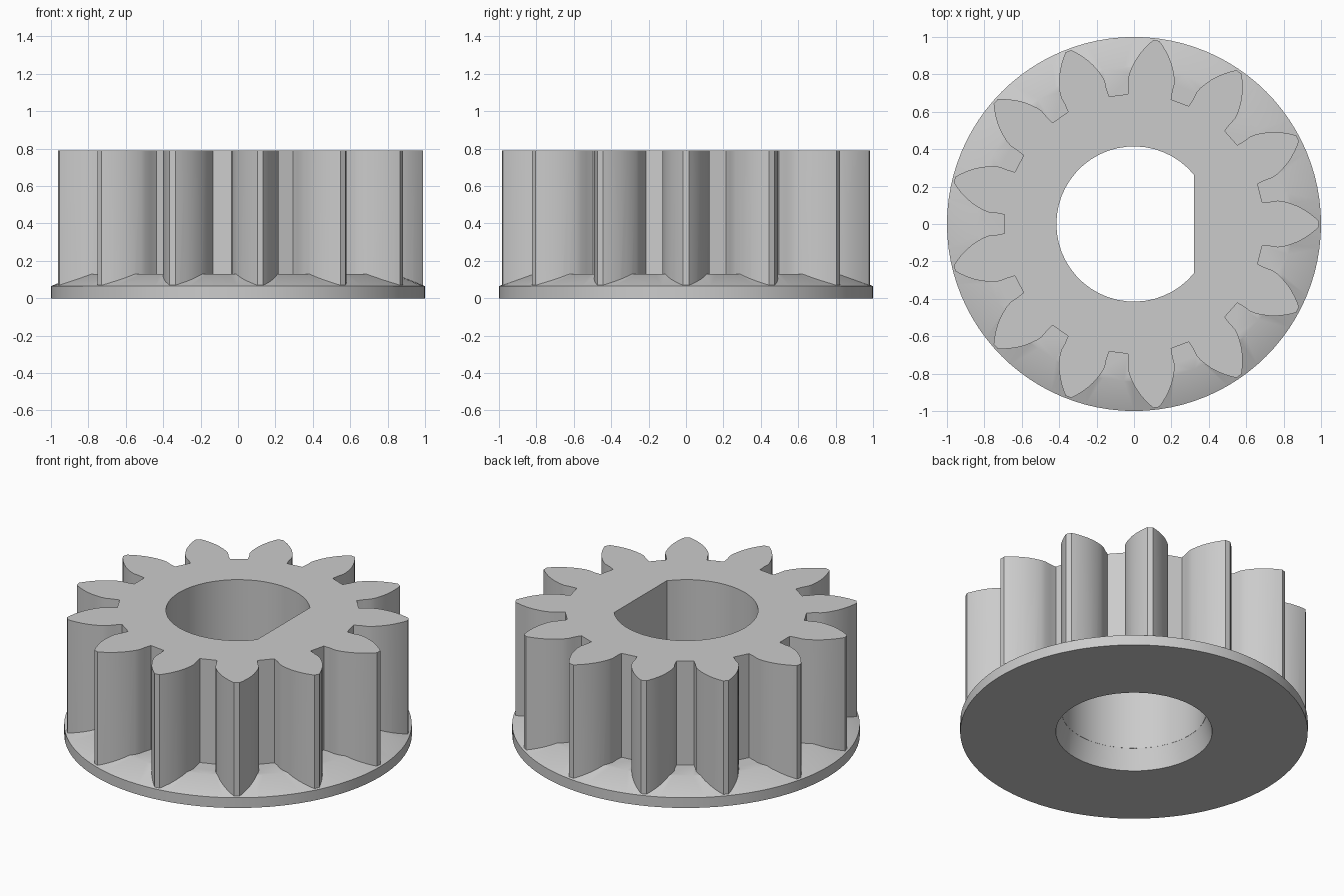
import bpy
import bmesh
import math

cube = bpy.data.objects.get("Cube")
if cube:
    bpy.data.objects.remove(cube, do_unlink=True)

TEETH = 13
TOP = 0.79
PLATEAU = 0.13      # top of the flange between the teeth
BORE = 0.415

grey = bpy.data.materials.new("plain grey")
grey.use_nodes = True
grey.diffuse_color = (0.6, 0.6, 0.6, 1)
grey.node_tree.nodes["Principled BSDF"].inputs["Base Color"].default_value = (0.6, 0.6, 0.6, 1)


def make_object(name, bm):
    bmesh.ops.recalc_face_normals(bm, faces=bm.faces)
    mesh = bpy.data.meshes.new(name)
    bm.to_mesh(mesh)
    bm.free()
    mesh.materials.append(grey)
    obj = bpy.data.objects.new(name, mesh)
    bpy.context.collection.objects.link(obj)
    return obj


def prism(name, outline, bottom, top):
    """Extrude a flat outline upwards into a closed solid."""
    bm = bmesh.new()
    face = bm.faces.new([bm.verts.new((x, y, bottom)) for x, y in outline])
    grown = bmesh.ops.extrude_face_region(bm, geom=[face])["geom"]
    moved = [v for v in grown if isinstance(v, bmesh.types.BMVert)]
    bmesh.ops.translate(bm, verts=moved, vec=(0, 0, top - bottom))
    return make_object(name, bm)


def stacked_rings(name, profile, sides):
    """Closed round solid from (radius, height) rings."""
    bm = bmesh.new()
    rings = []
    for r, z in profile:
        rings.append([bm.verts.new((r * math.cos(math.tau * i / sides),
                                    r * math.sin(math.tau * i / sides), z))
                      for i in range(sides)])
    for low, high in zip(rings, rings[1:]):
        for i in range(sides):
            j = (i + 1) % sides
            bm.faces.new((low[i], low[j], high[j], high[i]))
    bm.faces.new(rings[0])
    bm.faces.new(rings[-1])
    return make_object(name, bm)


def apply_boolean(target, tool, operation):
    mod = target.modifiers.new(operation.lower(), "BOOLEAN")
    mod.operation = operation
    mod.solver = "EXACT"
    mod.object = tool
    bpy.ops.object.select_all(action="DESELECT")
    bpy.context.view_layer.objects.active = target
    target.select_set(True)
    bpy.ops.object.modifier_apply(modifier=mod.name)
    bpy.data.objects.remove(tool, do_unlink=True)


# Toothed body: one mirrored flank repeated around the axis
flank = [(0.685, 0.117), (0.73, 0.119), (0.768, 0.125), (0.80, 0.121), (0.835, 0.111),
         (0.87, 0.098), (0.905, 0.08), (0.94, 0.057), (0.97, 0.033), (0.988, 0.016)]
tooth = [(x, -y) for x, y in flank] + flank[::-1]
outline = []
for n in range(TEETH):
    c, s = math.cos(math.tau * n / TEETH), math.sin(math.tau * n / TEETH)
    outline += [(x * c - y * s, x * s + y * c) for x, y in tooth]
gear = prism("pinion_gear", outline, 0.03, TOP)

# Flange with a sloping rim
flange = stacked_rings("flange", [(1, 0), (1, 0.065), (0.84, PLATEAU)], 96)
apply_boolean(gear, flange, "UNION")

# Shaft hole with one flat side, above the flange
flat_angle = math.acos(0.32 / BORE)
steps = 40
span = math.tau - 2 * flat_angle
bore = [(BORE * math.cos(flat_angle + span * i / steps),
         BORE * math.sin(flat_angle + span * i / steps)) for i in range(steps + 1)]
apply_boolean(gear, prism("shaft_cutter", bore, 0.12, 1), "DIFFERENCE")

# Round tapered entry through the flange
entry = stacked_rings("entry_cutter", [(0.453, -0.01), (0.416, PLATEAU)], 48)
apply_boolean(gear, entry, "DIFFERENCE")

bpy.ops.object.shade_smooth_by_angle(angle=math.radians(25))
